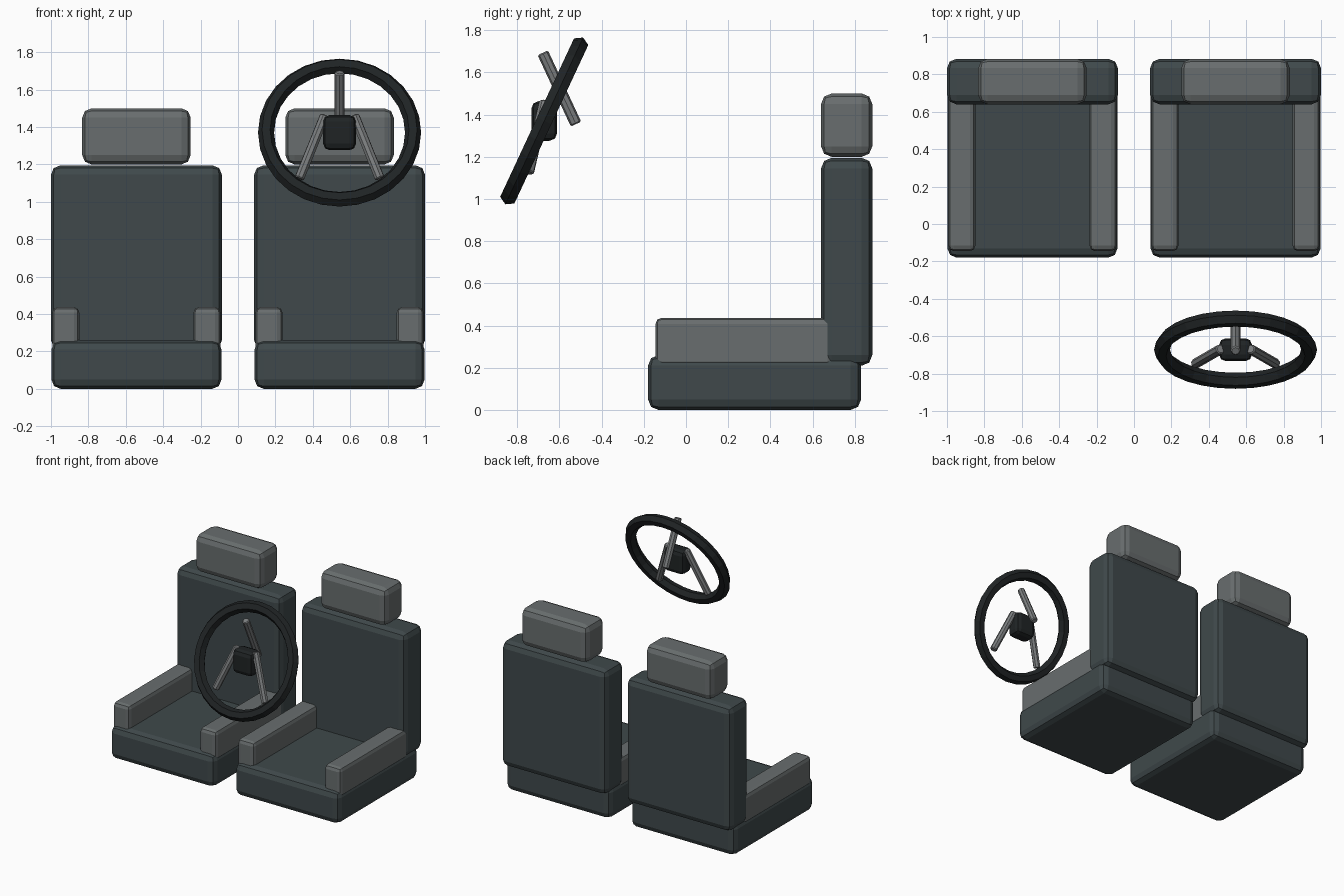
import bpy, math
from mathutils import Matrix, Vector

if "Cube" in bpy.data.objects:
    bpy.data.objects.remove(bpy.data.objects["Cube"])


def material(name, color):
    m = bpy.data.materials.new(name)
    m.diffuse_color = (*color, 1)
    m.use_nodes = True
    m.node_tree.nodes["Principled BSDF"].inputs["Base Color"].default_value = m.diffuse_color
    return m


DARK = material("dark_upholstery", (0.05, 0.066, 0.07))
LIGHT = material("grey_upholstery", (0.14, 0.155, 0.157))
BLACK = material("black_rubber", (0.014, 0.017, 0.018))
METAL = material("spoke_metal", (0.2, 0.21, 0.215))


def rounded_box(name, lo, hi, bevel, mat):
    lo, hi = Vector(lo), Vector(hi)
    bpy.ops.mesh.primitive_cube_add(size=1, location=(lo + hi) / 2)
    ob = bpy.context.object
    ob.name = name
    ob.scale = hi - lo
    bpy.ops.object.transform_apply(location=False, rotation=False, scale=True)
    mod = ob.modifiers.new("soft_edges", 'BEVEL')
    mod.width = bevel
    mod.segments = 2
    ob.data.materials.append(mat)
    return ob


# Two identical seats
for side, cx in (("left", -0.543), ("right", 0.543)):
    rounded_box(side + "_seat_cushion", (cx - 0.455, -0.18, 0), (cx + 0.455, 0.83, 0.26), 0.05, DARK)
    rounded_box(side + "_seat_back", (cx - 0.457, 0.64, 0.21), (cx + 0.457, 0.883, 1.195), 0.05, DARK)
    rounded_box(side + "_headrest", (cx - 0.29, 0.64, 1.2), (cx + 0.29, 0.883, 1.5), 0.05, LIGHT)
    for s in (-1, 1):
        xs = sorted((cx + s * 0.305, cx + s * 0.45))
        rounded_box(side + "_armrest", (xs[0], -0.145, 0.2), (xs[1], 0.70, 0.437), 0.03, LIGHT)

# Steering wheel rim, leaning towards the seat
center = Vector((0.543, -0.672, 1.37))
tilt = Matrix.Rotation(math.radians(65), 4, 'X')
bpy.ops.mesh.primitive_torus_add(major_segments=28, minor_segments=6, major_radius=0.393,
                                 minor_radius=0.043, location=center,
                                 rotation=(math.radians(65), 0, 0))
rim = bpy.context.object
rim.name = "steering_wheel_rim"
rim.data.materials.append(BLACK)

# Hub
half = Vector((0.088, 0.061, 0.094))
rounded_box("steering_wheel_hub", center - half, center + half, 0.035, BLACK)

# Three spokes, placed around the tilted rim plane
for i in range(3):
    turn = i * math.tau / 3
    offset = tilt @ Vector((-0.17 * math.sin(turn), 0.17 * math.cos(turn), 0))
    bpy.ops.mesh.primitive_cylinder_add(vertices=8, radius=0.027, depth=0.373,
                                        location=center + offset,
                                        rotation=(math.radians(25), 0, turn))
    spoke = bpy.context.object
    spoke.name = "steering_wheel_spoke"
    mod = spoke.modifiers.new("soft_ends", 'BEVEL')
    mod.width = 0.006
    mod.segments = 1
    mod.angle_limit = math.radians(60)
    spoke.data.materials.append(METAL)
